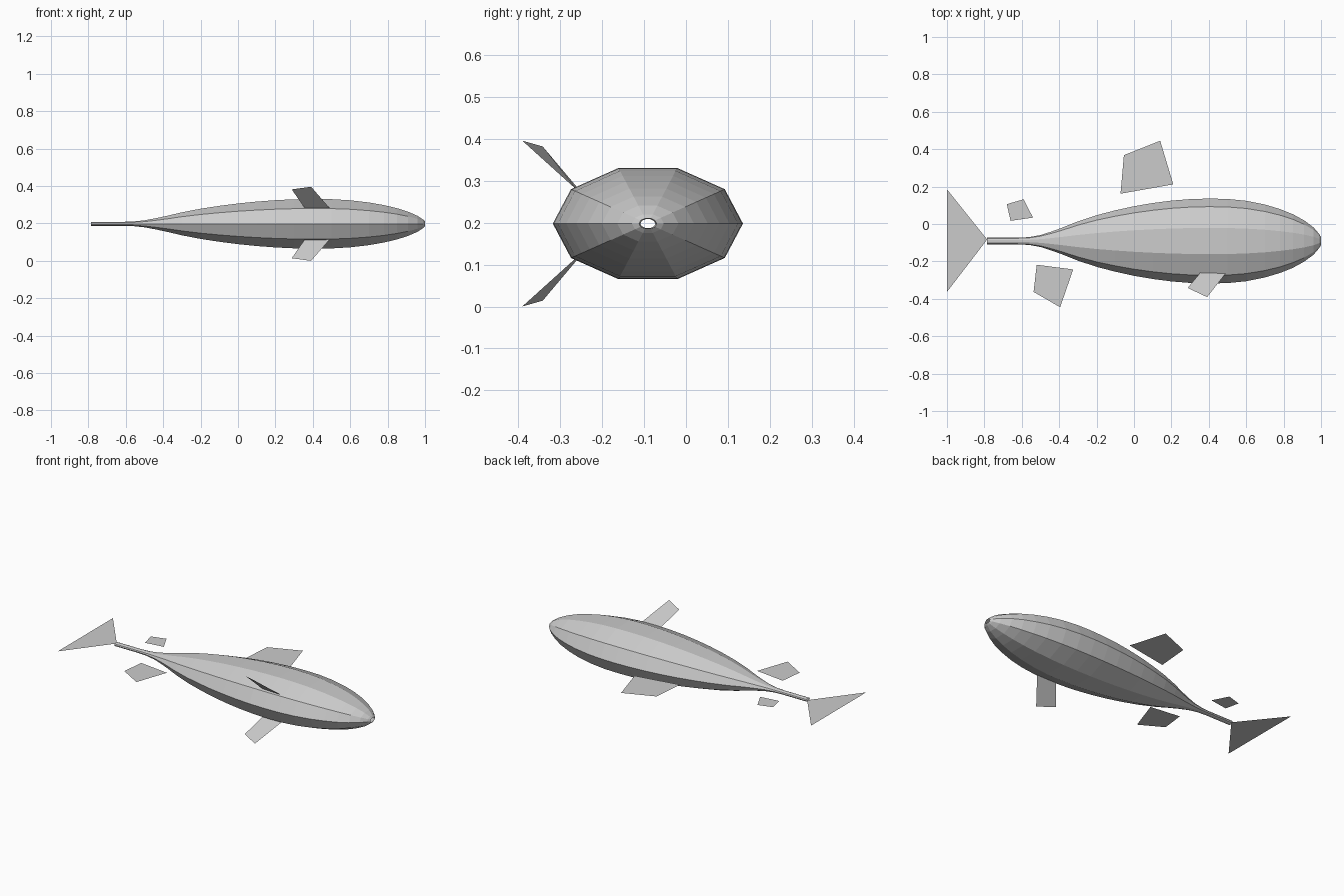
import bpy
from math import cos, sin, tau

if "Cube" in bpy.data.objects:
    bpy.data.objects.remove(bpy.data.objects["Cube"])

CY, CZ = -0.091, 0.198   # body axis
SIDES = 10
RATIO = 0.615            # body height / width


def make_object(name, verts, faces):
    mesh = bpy.data.meshes.new(name)
    mesh.from_pydata(verts, [], faces)
    mesh.update()
    obj = bpy.data.objects.new(name, mesh)
    bpy.context.collection.objects.link(obj)
    return obj


# Body: open-ended ten-sided tapered hull, (x, half width) per ring
profile = [(-0.785, 0.018), (-0.62, 0.018), (-0.56, 0.021), (-0.5, 0.032),
           (-0.44, 0.051), (-0.38, 0.073), (-0.3, 0.105), (-0.2, 0.138),
           (-0.1, 0.164), (0.0, 0.186), (0.1, 0.203), (0.2, 0.216),
           (0.3, 0.224), (0.4, 0.227), (0.5, 0.225), (0.6, 0.215),
           (0.7, 0.195), (0.78, 0.171), (0.85, 0.143), (0.91, 0.11),
           (0.96, 0.073), (0.99, 0.038), (1.0, 0.021)]
verts = [(x, CY + r * cos(tau * i / SIDES), CZ + RATIO * r * sin(tau * i / SIDES))
         for x, r in profile for i in range(SIDES)]
faces = []
for k in range(len(profile) - 1):
    for i in range(SIDES):
        j = (i + 1) % SIDES
        a, b = k * SIDES, (k + 1) * SIDES
        faces.append((a + i, b + i, b + j, a + j))
make_object("body", verts, faces)

# Flat fins lying in the body's mid plane
flat_fins = {
    "tail_fin": [(-1, 0.185), (-1, -0.363), (-0.785, CY + 0.008)],
    "large_back_fin": [(-0.072, 0.162), (0.21, 0.212), (0.14, 0.445), (-0.054, 0.368)],
    "small_back_fin": [(-0.66, 0.017), (-0.54, 0.034), (-0.59, 0.132), (-0.68, 0.106)],
    "belly_fin": [(-0.52, -0.218), (-0.537, -0.363), (-0.395, -0.445), (-0.325, -0.243)],
}
for name, pts in flat_fins.items():
    make_object(name, [(x, y, CZ) for x, y in pts], [tuple(range(len(pts)))])

# Side fins, mirrored above and below the mid plane
side = [(0.287, -0.342, 0.184), (0.391, -0.391, 0.198),
        (0.495, -0.258, 0.078), (0.358, -0.256, 0.082)]
for name, s in (("upper_side_fin", 1), ("lower_side_fin", -1)):
    make_object(name, [(x, y, CZ + s * z) for x, y, z in side],
                [(0, 1, 2, 3) if s > 0 else (3, 2, 1, 0)])
